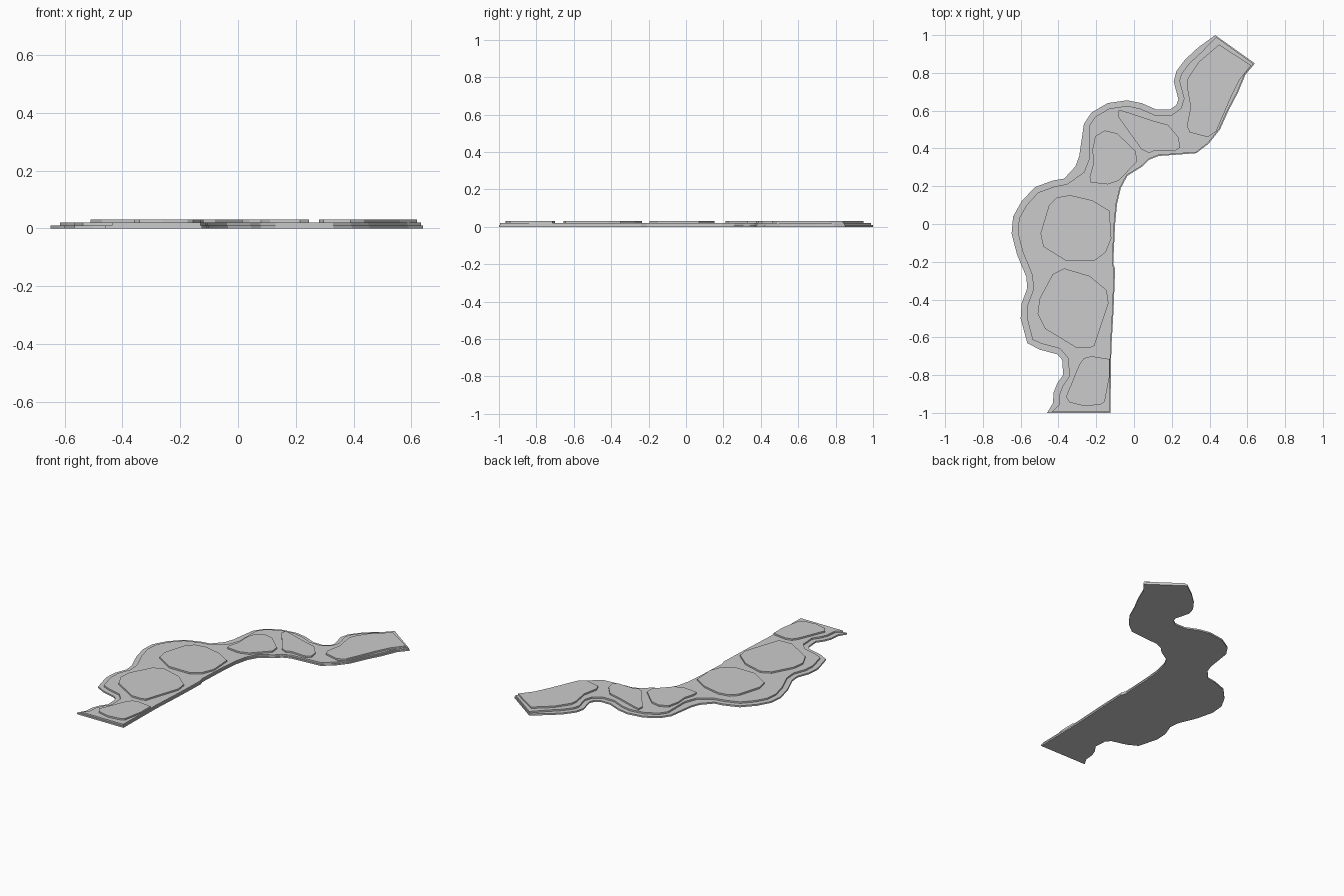
import bpy, bmesh
from mathutils import Vector

STEP = 0.01  # thickness of every layer


def slab(name, outline, level):
    """Flat extruded plate, one step thick, standing on the given level."""
    bm = bmesh.new()
    z = level * STEP
    face = bm.faces.new([bm.verts.new((x, y, z)) for x, y in outline])
    ext = bmesh.ops.extrude_face_region(bm, geom=[face], use_keep_orig=True)
    top = [g for g in ext["geom"] if isinstance(g, bmesh.types.BMVert)]
    bmesh.ops.translate(bm, verts=top, vec=(0, 0, STEP))
    bmesh.ops.recalc_face_normals(bm, faces=bm.faces[:])
    mesh = bpy.data.meshes.new(name)
    bm.to_mesh(mesh)
    bm.free()
    obj = bpy.data.objects.new(name, mesh)
    bpy.context.collection.objects.link(obj)
    return obj


def inset(points, width):
    """Shift an open line to its right-hand side (into the shape)."""
    out = []
    for i, (x, y) in enumerate(points):
        a = Vector(points[max(i - 1, 0)])
        b = Vector(points[min(i + 1, len(points) - 1)])
        d = (b - a).normalized()
        w = width(x, y)
        out.append((x + d.y * w, y - d.x * w))
    return out


# Wavy bank, from the front end to the back end
wavy = [(-.46, -1), (-.43, -.95), (-.425, -.89), (-.405, -.84), (-.375, -.80),
        (-.38, -.72), (-.405, -.69), (-.50, -.665), (-.565, -.63), (-.60, -.5),
        (-.595, -.42), (-.565, -.34), (-.57, -.28), (-.62, -.16), (-.648, -.05),
        (-.64, .04), (-.595, .12), (-.525, .195), (-.43, .23), (-.37, .24),
        (-.31, .305), (-.29, .36), (-.265, .53), (-.225, .59), (-.14, .64),
        (-.035, .655), (.04, .64), (.12, .605), (.19, .605), (.225, .63),
        (.235, .66), (.21, .755), (.225, .81), (.27, .87), (.34, .935), (.43, 1)]

# Straighter bank, from the back end to the front end
straight = [(.64, .85), (.59, .79), (.55, .695), (.50, .60), (.455, .50),
            (.395, .425), (.33, .375), (.20, .365), (.13, .36), (.08, .34),
            (.045, .305), (-.035, .255), (-.07, .19), (-.09, .105), (-.10, 0),
            (-.11, -.21), (-.10, -.24), (-.108, -.45), (-.12, -.66), (-.125, -1)]

# Base plate
slab("base_plate", wavy + straight, 0)

# Middle plate, narrower along the wavy bank; ends follow the cut edges
inner = inset(wavy, lambda x, y: .055 if .28 < y < .4 else .033 if y < .5 else .03)
inner[0], inner[-1] = (-.435, -.995), (.435, .99)
edge = inset(straight, lambda x, y: .005)
edge[0], edge[-1] = (.633, .848), (-.13, -.995)
slab("middle_plate", inner + edge, 1)

# Raised pads on top
pads = {
    "front_pad": [(-.225, -.70), (-.13, -.715), (-.13, -.81), (-.155, -.94),
                  (-.175, -.955), (-.26, -.965), (-.34, -.945), (-.36, -.915),
                  (-.29, -.745), (-.265, -.71)],
    "large_front_pad": [(-.37, -.235), (-.235, -.275), (-.145, -.35), (-.135, -.42),
                        (-.21, -.645), (-.235, -.655), (-.305, -.655), (-.47, -.555),
                        (-.51, -.475), (-.50, -.395), (-.43, -.265)],
    "large_middle_pad": [(-.45, .10), (-.41, .14), (-.34, .153), (-.22, .125),
                         (-.13, .07), (-.12, -.075), (-.15, -.15), (-.21, -.195),
                         (-.36, -.195), (-.48, -.12), (-.495, -.05)],
    "inner_bend_pad": [(-.155, .495), (-.09, .48), (.01, .385), (.015, .33),
                       (-.08, .23), (-.14, .21), (-.23, .22), (-.235, .25),
                       (-.215, .32), (-.22, .395), (-.205, .465)],
    "outer_bend_pad": [(-.08, .605), (-.03, .59), (.105, .545), (.18, .525),
                       (.235, .46), (.245, .405), (.215, .385), (.11, .39),
                       (.08, .375), (.04, .395), (-.085, .57)],
    "back_pad": [(.45, .95), (.62, .84), (.56, .765), (.515, .675), (.435, .49),
                 (.39, .46), (.295, .485), (.28, .52), (.30, .62), (.28, .73),
                 (.285, .77), (.345, .86)],
}
for name, outline in pads.items():
    slab(name, outline, 2)
